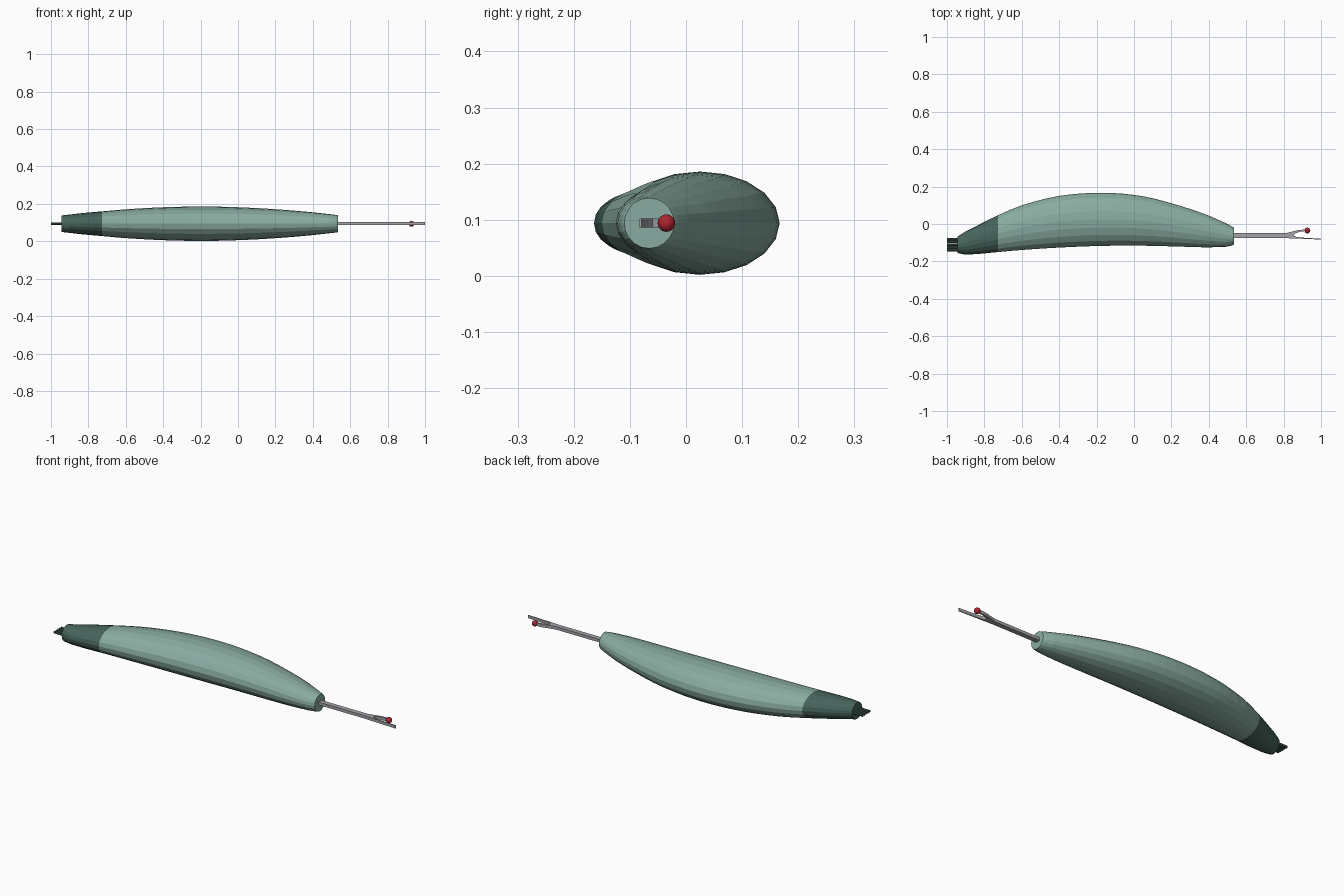
import bpy, bmesh, math

if "Cube" in bpy.data.objects:
    bpy.data.objects.remove(bpy.data.objects["Cube"])

ZC = 0.094  # height of the long axis


def material(name, rgb):
    m = bpy.data.materials.new(name)
    m.diffuse_color = (*rgb, 1)
    m.use_nodes = True
    m.node_tree.nodes["Principled BSDF"].inputs["Base Color"].default_value = m.diffuse_color
    return m


SAGE = material("sage green", (0.25, 0.41, 0.355))
DARK = material("dark green", (0.062, 0.125, 0.105))
STEEL = material("steel grey", (0.37, 0.37, 0.40))
RED = material("red", (0.42, 0.017, 0.028))


def finish(bm, name, mat):
    bmesh.ops.recalc_face_normals(bm, faces=bm.faces)
    mesh = bpy.data.meshes.new(name)
    bm.to_mesh(mesh)
    bm.free()
    mesh.materials.append(mat)
    ob = bpy.data.objects.new(name, mesh)
    bpy.context.collection.objects.link(ob)
    return ob


# Handle stations: x, back edge y, front edge y, half height
STATIONS = [
    (-0.945, -0.068, -0.155, 0.044), (-0.90, -0.040, -0.164, 0.049),
    (-0.83, -0.004, -0.160, 0.057), (-0.727, 0.047, -0.150, 0.066),
    (-0.60, 0.100, -0.139, 0.077), (-0.40, 0.150, -0.126, 0.088),
    (-0.17, 0.167, -0.117, 0.092), (0.05, 0.148, -0.116, 0.086),
    (0.25, 0.096, -0.121, 0.074), (0.40, 0.045, -0.125, 0.061),
    (0.49, 0.005, -0.122, 0.051), (0.525, -0.014, -0.115, 0.047),
    (0.535, -0.021, -0.110, 0.045),
]


def spline(i, t):
    """Smooth station between i and i + 1."""
    last = len(STATIONS) - 1
    p = [STATIONS[min(max(i + k, 0), last)] for k in (-1, 0, 1, 2)]
    x0, x1 = p[1][0], p[2][0]
    out = [x0 + t * (x1 - x0)]
    for c in (1, 2, 3):
        m0 = (p[2][c] - p[0][c]) / (p[2][0] - p[0][0]) * (x1 - x0)
        m1 = (p[3][c] - p[1][c]) / (p[3][0] - p[1][0]) * (x1 - x0)
        out.append((2*t**3 - 3*t*t + 1) * p[1][c] + (t**3 - 2*t*t + t) * m0
                   + (3*t*t - 2*t**3) * p[2][c] + (t**3 - t*t) * m1)
    return out


def loft(name, first, last, mat, sides=20):
    rows = []
    for i in range(first, last):
        steps = max(1, round((STATIONS[i + 1][0] - STATIONS[i][0]) / 0.06))
        rows += [spline(i, k / steps) for k in range(steps)]
    rows.append(STATIONS[last])
    bm = bmesh.new()
    rings = []
    for x, back, front, h in rows:
        angles = [2 * math.pi * k / sides for k in range(sides)]
        rings.append([bm.verts.new((x, (back + front) / 2 + (back - front) / 2 * math.cos(a),
                                    ZC + h * math.sin(a))) for a in angles])
    for a, b in zip(rings, rings[1:]):
        for k in range(sides):
            n = (k + 1) % sides
            bm.faces.new((a[k], a[n], b[n], b[k]))
    bm.faces.new(rings[0])
    bm.faces.new(rings[-1])
    return finish(bm, name, mat)


# Curved handle and its darker end cap
loft("handle_end_cap", 0, 3, DARK)
loft("handle", 3, len(STATIONS) - 1, SAGE)

# Row of short teeth at the tail
for k in range(5):
    bpy.ops.mesh.primitive_cylinder_add(
        vertices=8, radius=0.007, depth=0.075,
        location=(-0.9625, -0.081 - 0.0145 * k, ZC), rotation=(0, math.pi / 2, 0))
    tooth = bpy.context.object
    tooth.name = f"tail_tooth_{k + 1}"
    tooth.data.materials.append(DARK)

# Steel shank ending in a fork with one long and one short prong
OUTLINE = [
    (0.50, -0.075), (0.80, -0.075), (0.87, -0.078), (1.00, -0.083),
    (1.00, -0.079), (0.90, -0.073), (0.865, -0.068), (0.852, -0.060),
    (0.862, -0.050), (0.89, -0.041), (0.925, -0.037),
    (0.925, -0.029), (0.88, -0.032), (0.845, -0.041), (0.81, -0.049), (0.50, -0.049),
]
bm = bmesh.new()
base = bm.faces.new([bm.verts.new((x, y, ZC - 0.008)) for x, y in OUTLINE])
top = bmesh.ops.extrude_face_region(bm, geom=[base], use_keep_orig=True)
bmesh.ops.translate(bm, vec=(0, 0, 0.016),
                    verts=[v for v in top["geom"] if isinstance(v, bmesh.types.BMVert)])
finish(bm, "forked_blade", STEEL)

# Safety ball on the short prong
bpy.ops.mesh.primitive_uv_sphere_add(segments=20, ring_count=12, radius=0.0155,
                                     location=(0.927, -0.035, ZC))
ball = bpy.context.object
ball.name = "safety_ball"
ball.data.materials.append(RED)
bpy.ops.object.shade_smooth_by_angle()
